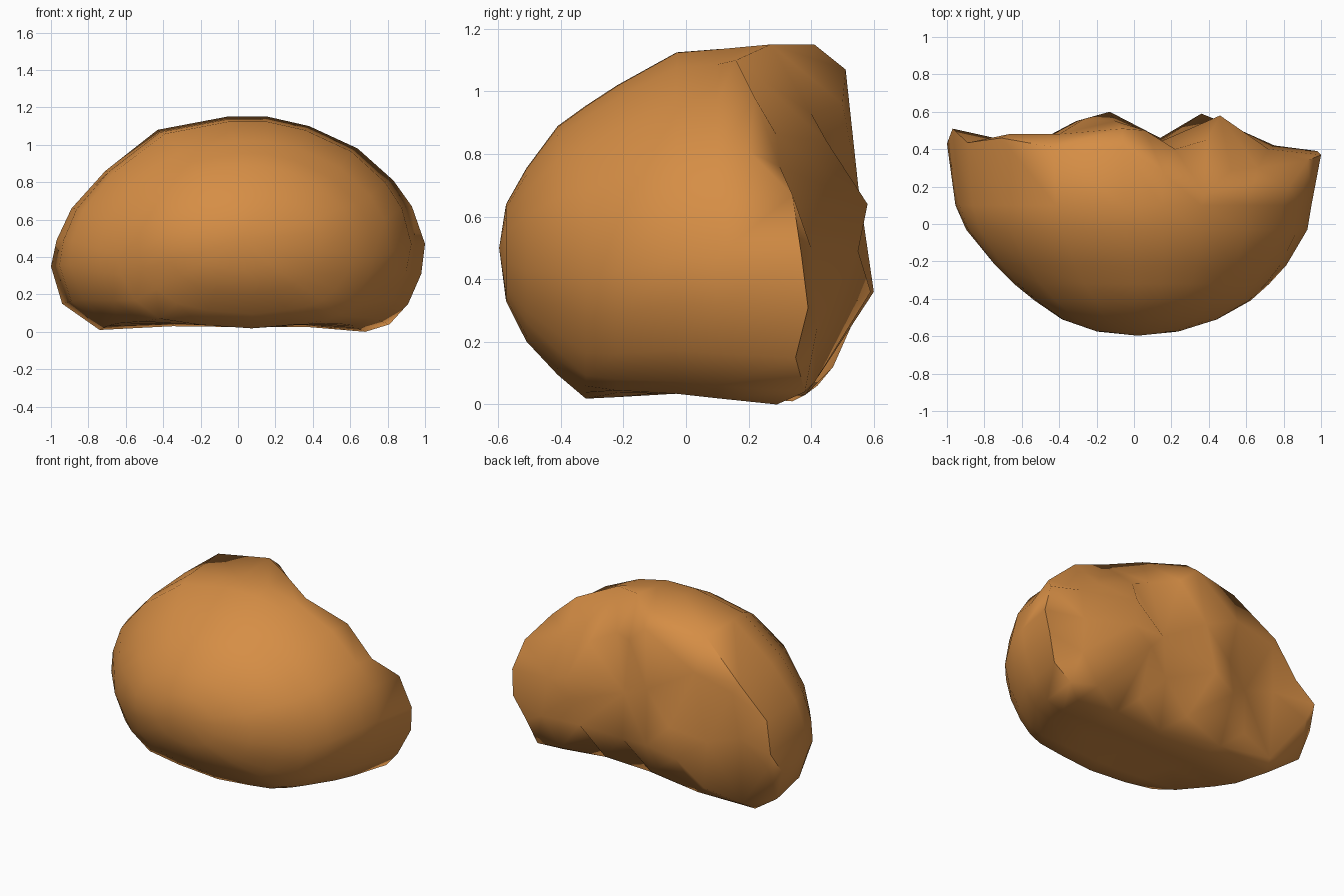
import bpy, bmesh, math
from mathutils import Vector
from mathutils.geometry import delaunay_2d_cdt

if "Cube" in bpy.data.objects:
    bpy.data.objects.remove(bpy.data.objects["Cube"])

# Torn rim: x, z, y in order around the front silhouette
RIM = [(1, .47, .37), (.98, .31, .39), (.91, .15, .35), (.81, .04, .38),
       (.68, 0, .29), (.38, .025, .28), (.05, .025, .30), (-.35, .03, .38),
       (-.74, .01, .34), (-.94, .15, .40), (-1, .35, .43), (-.97, .49, .51),
       (-.89, .66, .435), (-.71, .86, .46), (-.43, 1.08, .41), (-.06, 1.15, .41),
       (.16, 1.15, .27), (.38, 1.1, .16), (.64, .98, .22), (.83, .81, .20),
       (.93, .67, .34)]
# Lumps and hollows of the torn back: x, z, y
BACK = [(-.13, .36, .60), (-.1, .7, .55), (.06, .96, .50), (-.06, 1.07, .51),
        (.46, .64, .58), (.46, .49, .55), (.36, .36, .59), (.14, .57, .44),
        (.39, .84, .45), (.52, .86, .29), (.14, .28, .46), (.72, .5, .40),
        (.66, .76, .30), (.22, .93, .40), (-.27, .5, .56), (-.31, .3, .55),
        (-.46, .12, .47), (-.47, .42, .46), (-.4, .86, .48), (-.67, .8, .48),
        (-.7, .5, .45), (-.93, .38, .48), (.75, .25, .42), (.62, .07, .41),
        (.3, .1, .41), (-.05, .1, .43), (-.7, .06, .42)]
# Domed front sections: y, xmin, xmax, zmin, zmax, roundness
SECTIONS = [(.1, -.96, .95, .012, 1.135, .08), (-.03, -.91, .93, .015, 1.125, .2),
            (-.22, -.76, .82, .01, 1.02, .4), (-.32, -.655, .73, .01, .955, .6),
            (-.41, -.54, .63, .09, .89, .75), (-.51, -.39, .45, .2, .755, .9),
            (-.575, -.2, .24, .33, .64, 1)]


def section_point(x, z, y, x0, x1, z0, z1, roundness):
    """Rim outline blended towards an ellipse and fitted to the section box."""
    u, v = x, z / .575 - 1
    a = math.atan2(v, u)
    u += (math.cos(a) - u) * roundness
    v += (math.sin(a) - v) * roundness
    return (x0 + (x1 - x0) * (u + 1) / 2, y, z0 + (z1 - z0) * (v + 1) / 2)


bm = bmesh.new()
rim = [bm.verts.new((x, y, z)) for x, z, y in RIM]
lumps = [bm.verts.new((x, y, z)) for x, z, y in BACK]
n = len(rim)

# Smooth dome lofted forward from the rim
prev = rim
for section in SECTIONS:
    ring = [bm.verts.new(section_point(x, z, *section)) for x, z, _ in RIM]
    for i in range(n):
        j = (i + 1) % n
        bm.faces.new((prev[i], prev[j], ring[j], ring[i]))
    prev = ring
tip = bm.verts.new((.02, -.597, .5))
for i in range(n):
    bm.faces.new((prev[i], prev[(i + 1) % n], tip))

# Uneven back, triangulated between rim and lumps
flat = [Vector((x, z)) for x, z, _ in RIM + BACK]
result = delaunay_2d_cdt(flat, [(i, (i + 1) % n) for i in range(n)], [], 1, 1e-5)
back_verts = rim + lumps
for face in result[2]:
    bm.faces.new([back_verts[i] for i in face])

bmesh.ops.recalc_face_normals(bm, faces=bm.faces[:])
mesh = bpy.data.meshes.new("broken_lump")
bm.to_mesh(mesh)
bm.free()

crust = bpy.data.materials.new("warm orange brown")
crust.diffuse_color = (.67, .27, .06, 1)
crust.use_nodes = True
crust.node_tree.nodes["Principled BSDF"].inputs["Base Color"].default_value = crust.diffuse_color
mesh.materials.append(crust)
obj = bpy.data.objects.new("broken_lump", mesh)
bpy.context.collection.objects.link(obj)
bpy.context.view_layer.objects.active = obj
obj.select_set(True)
bpy.ops.object.shade_smooth_by_angle(angle=1.3)
